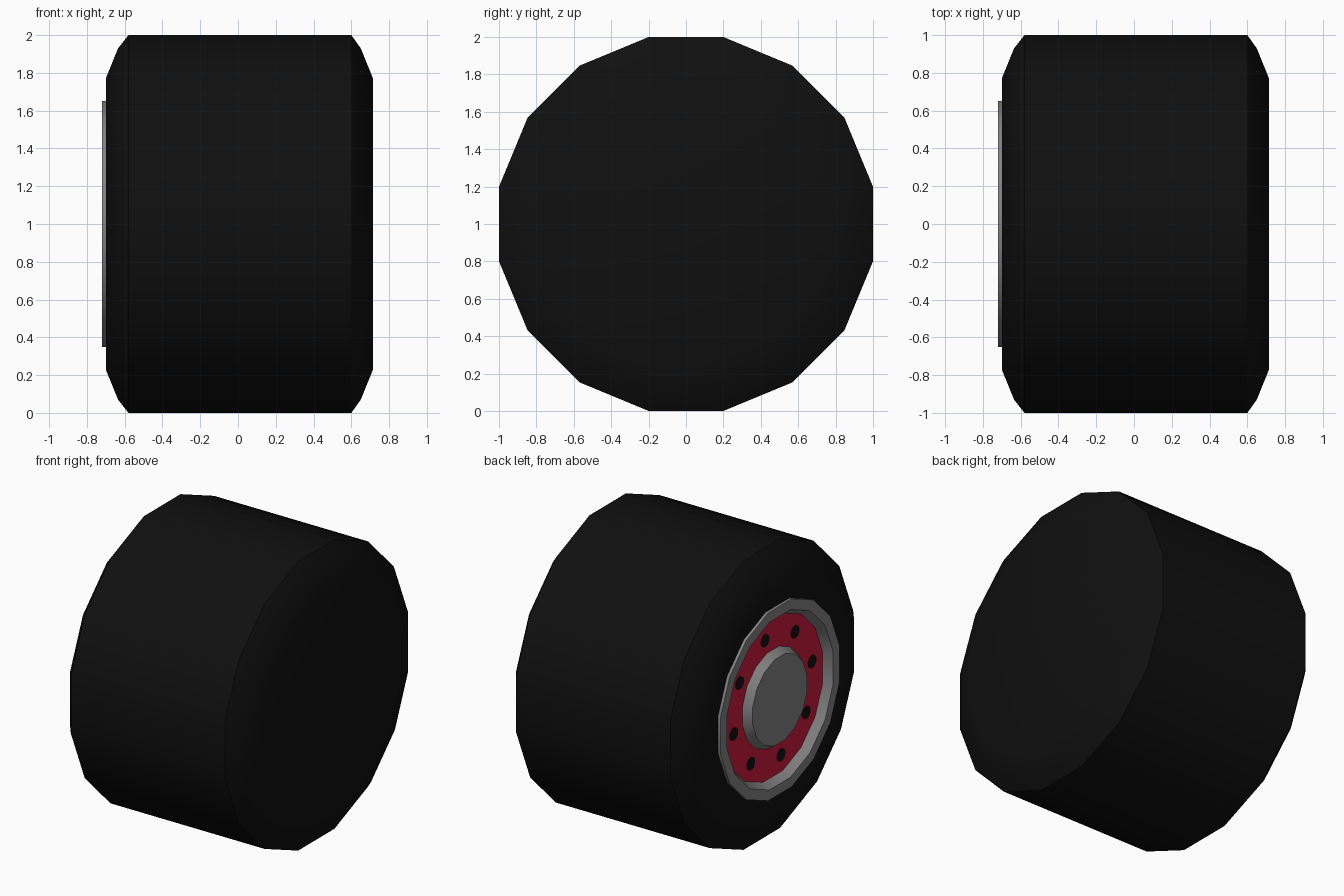
import bpy, bmesh, math

if "Cube" in bpy.data.objects:
    bpy.data.objects.remove(bpy.data.objects["Cube"])

SIDES = 16


def material(name, rgb):
    m = bpy.data.materials.new(name)
    m.diffuse_color = (*rgb, 1)
    m.use_nodes = True
    m.node_tree.nodes["Principled BSDF"].inputs["Base Color"].default_value = m.diffuse_color
    return m


BLACK = material("tyre_black", (0.005, 0.005, 0.005))
GREY = material("metal_grey", (0.23, 0.23, 0.23))
RED = material("deep_red", (0.62, 0.01, 0.05))


def finish(name, bm, mat):
    me = bpy.data.meshes.new(name)
    bm.to_mesh(me)
    bm.free()
    me.materials.append(mat)
    ob = bpy.data.objects.new(name, me)
    bpy.context.collection.objects.link(ob)
    bpy.ops.object.select_all(action='DESELECT')
    ob.select_set(True)
    bpy.context.view_layer.objects.active = ob
    bpy.ops.object.shade_smooth_by_angle(angle=math.radians(30))
    return ob


def lathe(bm, profile, n=SIDES, cy=0.0, cz=1.0, cap_start=False, cap_end=False):
    """Spin (x, flat-to-flat radius) points about an axis along x."""
    rings = []
    for x, r in profile:
        c = r / math.cos(math.pi / n)
        ts = [2 * math.pi * (i + 0.5) / n for i in range(n)]
        rings.append([bm.verts.new((x, cy + c * math.cos(t), cz + c * math.sin(t))) for t in ts])
    for a, b in zip(rings, rings[1:]):
        for i in range(n):
            j = (i + 1) % n
            bm.faces.new((a[i], a[j], b[j], b[i]))
    if cap_start:
        bm.faces.new(rings[0][::-1])
    if cap_end:
        bm.faces.new(rings[-1])


# Tyre with bevelled shoulders and a closed inner side
bm = bmesh.new()
lathe(bm, [(-0.70, 0.62), (-0.70, 0.77), (-0.635, 0.93), (-0.58, 1.0),
           (0.60, 1.0), (0.65, 0.93), (0.715, 0.77)], cap_end=True)
finish("tyre", bm, BLACK)

# Raised rim lip sloping in to the disc
bm = bmesh.new()
lathe(bm, [(-0.665, 0.545), (-0.72, 0.58), (-0.72, 0.65), (-0.695, 0.65)])
finish("rim", bm, GREY)

# Recessed coloured disc
bm = bmesh.new()
lathe(bm, [(-0.665, 0.32), (-0.665, 0.545)])
finish("wheel_disc", bm, RED)

# Tapered hub cap
bm = bmesh.new()
lathe(bm, [(-0.719, 0.298), (-0.665, 0.332)], cap_start=True)
finish("hub_cap", bm, GREY)

# Eight bolt holes as thin plates on the disc
bm = bmesh.new()
for k in range(8):
    a = math.radians(33.5 + 45 * k)
    lathe(bm, [(-0.669, 0.043), (-0.665, 0.043)], n=12,
          cy=-0.437 * math.sin(a), cz=1 + 0.437 * math.cos(a), cap_start=True)
finish("bolt_holes", bm, BLACK)
